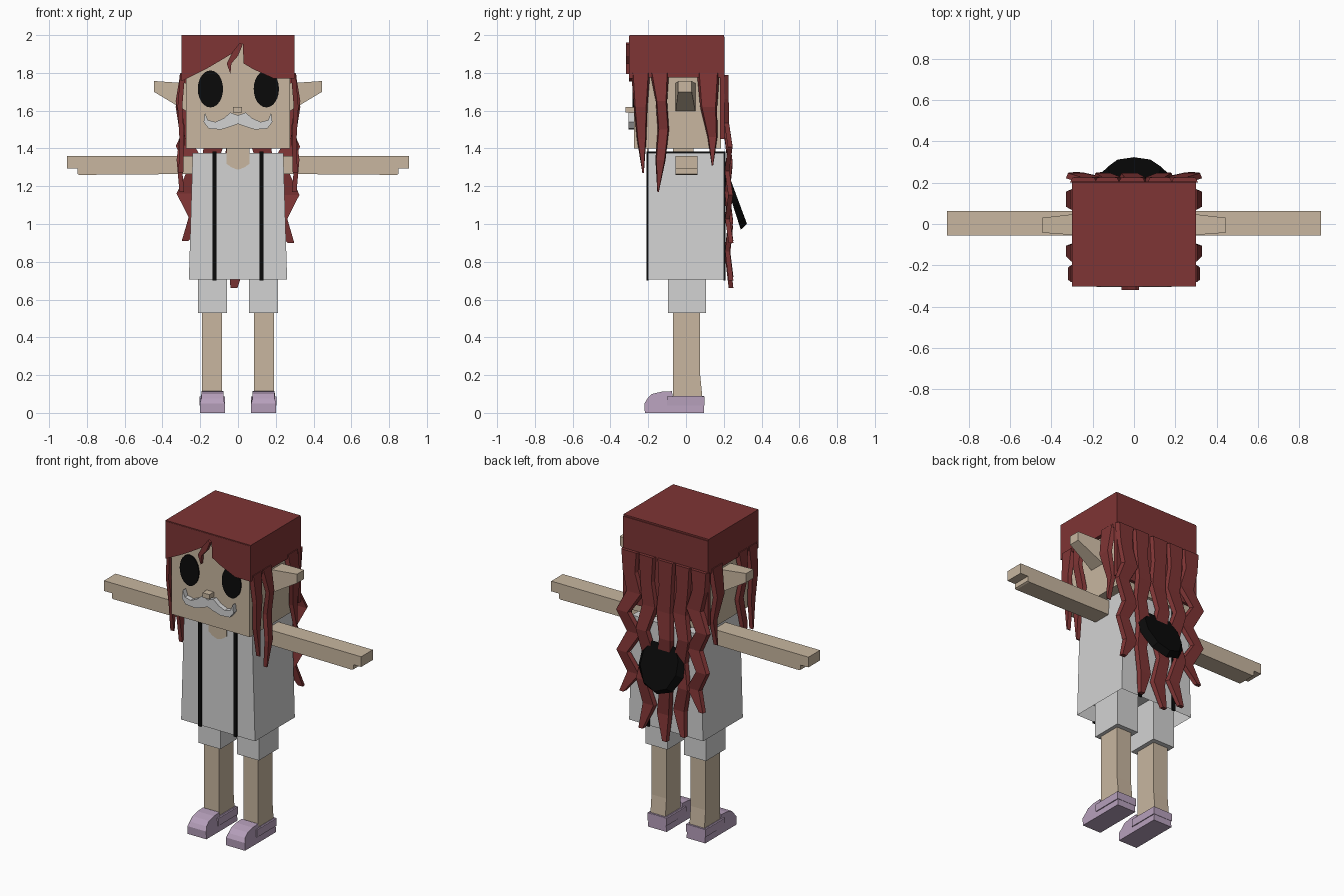
import bpy, bmesh, math
from mathutils import Vector

if "Cube" in bpy.data.objects:
    bpy.data.objects.remove(bpy.data.objects["Cube"], do_unlink=True)


def material(name, r, g, b):
    m = bpy.data.materials.new(name)
    m.use_nodes = True
    m.diffuse_color = (r, g, b, 1)
    bsdf = next(n for n in m.node_tree.nodes if n.type == "BSDF_PRINCIPLED")
    bsdf.inputs["Base Color"].default_value = (r, g, b, 1)
    bsdf.inputs["Roughness"].default_value = 0.9
    return m


SKIN = material("skin", 0.58, 0.47, 0.35)
HAIR = material("red hair", 0.21, 0.035, 0.035)
CLOTH = material("pale grey", 0.65, 0.65, 0.65)
SHOE = material("lilac", 0.47, 0.35, 0.50)
BLACK = material("black", 0.003, 0.003, 0.003)


def finish(name, bm, mat):
    bmesh.ops.recalc_face_normals(bm, faces=bm.faces)
    me = bpy.data.meshes.new(name)
    bm.to_mesh(me)
    bm.free()
    me.materials.append(mat)
    ob = bpy.data.objects.new(name, me)
    bpy.context.collection.objects.link(ob)
    return ob


def loft(name, rings, mat):
    """Skin a list of equal-length vertex rings and cap both ends."""
    bm = bmesh.new()
    vs = [[bm.verts.new(p) for p in ring] for ring in rings]
    n = len(vs[0])
    for a, b in zip(vs, vs[1:]):
        for i in range(n):
            j = (i + 1) % n
            bm.faces.new((a[i], a[j], b[j], b[i]))
    bm.faces.new(vs[0])
    bm.faces.new(vs[-1])
    return finish(name, bm, mat)


def prism(name, pts, axis, lo, hi, mat):
    """Extrude an outline: axis 'y' takes (x, z) points, 'x' takes (y, z)."""
    place = {"x": lambda p, d: (d, p[0], p[1]),
             "y": lambda p, d: (p[0], d, p[1])}[axis]
    return loft(name, [[place(p, d) for p in pts] for d in (lo, hi)], mat)


def box(name, x, y, z, mat):
    return prism(name, [(x[0], z[0]), (x[1], z[0]), (x[1], z[1]), (x[0], z[1])],
                 "y", y[0], y[1], mat)


def strand(name, path, place, thick=0.025):
    """Flat lock of hair; path holds (along, z, half width, outward)."""
    rings = []
    for u, z, w, o in path:
        rings.append([place(u - w, o, z), place(u + w, o, z),
                      place(u + w * 0.8, o + thick, z), place(u - w * 0.8, o + thick, z)])
    return loft(name, rings, HAIR)


# Head and face
box("head", (-0.275, 0.275), (-0.275, 0.185), (1.40, 1.97), SKIN)
box("neck", (-0.06, 0.06), (-0.07, 0.04), (1.33, 1.42), SKIN)
box("nose", (-0.027, 0.022), (-0.32, -0.27), (1.59, 1.62), SKIN)
for side, x in (("right", -0.146), ("left", 0.15)):
    oval = [(x + 0.067 * math.cos(t * math.tau / 24), 1.715 + 0.098 * math.sin(t * math.tau / 24))
            for t in range(24)]
    prism(side + "_eye", oval, "y", -0.282, -0.274, BLACK)
half = [(0.04, 1.59), (0.075, 1.56), (0.12, 1.54), (0.16, 1.55), (0.175, 1.59),
        (0.182, 1.54), (0.155, 1.505), (0.09, 1.50), (0.04, 1.515)]
prism("moustache", [(0, 1.575)] + half + [(0, 1.53)] + [(-x, z) for x, z in reversed(half)],
      "y", -0.305, -0.27, CLOTH)

# Hair cap, open at the front below the fringe
box("hair_top", (-0.30, 0.30), (-0.30, 0.20), (1.955, 2.0), HAIR)
box("hair_back", (-0.30, 0.30), (0.18, 0.205), (1.45, 1.99), HAIR)
prism("fringe", [(-0.30, 1.995), (-0.30, 1.755), (-0.26, 1.775), (-0.17, 1.82), (-0.085, 1.87),
                 (-0.06, 1.885), (-0.02, 1.91), (0.025, 1.955), (0.03, 1.85), (0.08, 1.82),
                 (0.19, 1.77), (0.30, 1.77), (0.30, 1.995)], "y", -0.302, -0.276, HAIR)
prism("fringe_lock", [(0.01, 1.96), (-0.03, 1.91), (-0.06, 1.85), (-0.04, 1.795),
                      (-0.035, 1.85), (0.0, 1.89), (0.025, 1.95)], "y", -0.318, -0.295, HAIR)

# Sides: cap wall, hanging locks, ears, arms, legs
side_locks = [
    [(-0.24, 1.80, 0.05, 0.28), (-0.24, 1.62, 0.036, 0.295), (-0.235, 1.45, 0.025, 0.285),
     (-0.227, 1.27, 0.004, 0.29)],
    [(-0.14, 1.80, 0.05, 0.28), (-0.13, 1.65, 0.03, 0.305), (-0.12, 1.50, 0.03, 0.28),
     (-0.135, 1.34, 0.027, 0.30), (-0.148, 1.17, 0.004, 0.285)],
    [(0.118, 1.80, 0.06, 0.28), (0.12, 1.62, 0.045, 0.305), (0.14, 1.46, 0.026, 0.28),
     (0.14, 1.31, 0.004, 0.295)]]

for side, s in (("right", -1), ("left", 1)):
    def span(a, b):
        return tuple(sorted((s * a, s * b)))

    box(side + "_hair_wall", span(0.274, 0.30), (-0.30, 0.20), (1.775, 1.99), HAIR)
    for i, path in enumerate(side_locks):
        strand(f"{side}_side_lock_{i + 1}", path, lambda u, o, z: (s * o, u, z))

    loft(side + "_ear", [
        [(s * 0.27, -0.055, 1.595), (s * 0.27, 0.05, 1.595), (s * 0.27, 0.05, 1.745), (s * 0.27, -0.055, 1.745)],
        [(s * 0.445, -0.042, 1.70), (s * 0.445, 0.03, 1.70), (s * 0.445, 0.03, 1.757), (s * 0.445, -0.042, 1.757)]],
        SKIN)

    arm = [(0.22, 1.265), (0.84, 1.26), (0.85, 1.265), (0.85, 1.295), (0.905, 1.295),
           (0.905, 1.36), (0.22, 1.36)]
    prism(side + "_arm", [(s * x, z) for x, z in arm], "y", -0.055, 0.062, SKIN)

    leg = [(-0.068, 0.07), (0.088, 0.07), (0.075, 0.20), (0.075, 0.60), (-0.068, 0.60)]
    prism(side + "_leg", leg, "x", s * 0.085, s * 0.19, SKIN)
    box(side + "_shorts_leg", span(0.058, 0.213), (-0.095, 0.105), (0.53, 0.88), CLOTH)

    # Shoe: rounded toe, low heel, sides narrowing towards the top
    sole = [(-0.218, 0.0), (0.095, 0.0), (0.095, 0.09), (-0.07, 0.09), (-0.075, 0.115), (-0.13, 0.112),
            (-0.18, 0.10), (-0.205, 0.075), (-0.22, 0.05)]
    rings = []
    for e in (-1, 1):
        rings.append([(s * 0.136 + e * (0.066 if z < 0.06 else 0.058), y, z) for y, z in sole])
    loft(side + "_shoe", rings, SHOE)
    box(side + "_shoe_rim", span(0.068, 0.204), (-0.10, 0.097), (0.04, 0.088), SHOE)

# Long back hair, drawn as tapering wavy locks
back_locks = [(-0.245, 0.065, 0.91, 0.035), (-0.13, 0.06, 0.72, 0.02), (-0.01, 0.065, 0.66, 0.012),
              (0.125, 0.06, 0.70, -0.02), (0.245, 0.065, 0.90, -0.035)]
for i, (x, w, tip, sway) in enumerate(back_locks):
    path = []
    steps = 7
    for k in range(steps + 1):
        t = k / steps
        bend = sway * (0 if k < 2 else (-1) ** k)
        width = w * (1 - 0.25 * t) * (0.85 if k % 2 else 1)
        path.append((x + bend, 1.79 - t * (1.79 - tip), width if k < steps else 0.018,
                     0.20 + (0.018 if k % 2 and k > 2 else 0.0) + 0.008 * t))
    strand(f"back_lock_{i + 1}", path, lambda u, o, z: (u, o, z))

# Tunic, hollow underneath
bm = bmesh.new()
bmesh.ops.create_cube(bm, size=1)
for v in bm.verts:
    top = v.co.z > 0
    v.co = Vector((math.copysign(0.24 if top else 0.26, v.co.x),
                   math.copysign(0.20, v.co.y), 1.375 if top else 0.705))
bm.normal_update()
hem = [f for f in bm.faces if f.normal.z < -0.9]
bmesh.ops.inset_region(bm, faces=hem, thickness=0.02)
bmesh.ops.translate(bm, verts=hem[0].verts[:], vec=(0, 0, 0.10))
finish("tunic", bm, CLOTH)
prism("neckline", [(-0.062, 1.40), (-0.062, 1.32), (-0.035, 1.30), (0.0, 1.287), (0.035, 1.30),
                   (0.062, 1.32), (0.062, 1.40)], "y", -0.206, -0.198, SKIN)

# Braces running up the front, over the shoulders and down the back
brace = [(-0.208, 0.70), (-0.208, 1.383), (0.208, 1.383), (0.208, 0.70),
         (0.199, 0.70), (0.199, 1.373), (-0.199, 1.373), (-0.199, 0.70)]
for side, x in (("right", -0.125), ("left", 0.125)):
    prism(side + "_brace", brace, "x", x - 0.011, x + 0.011, BLACK)

# Shield-shaped pouch leaning out from the back
outline = [(-0.10, 0.0), (-0.15, 0.25), (-0.155, 0.55), (-0.10, 0.88), (0.0, 1.0),
           (0.10, 0.88), (0.16, 0.55), (0.155, 0.25), (0.10, 0.0)]
outer = [(x * 0.8, 0.225 + 0.098 * t, 1.265 - 0.265 * t) for x, t in outline]
inner = [(x, 0.20 + 0.09 * t, 1.25 - 0.28 * t) for x, t in outline]
loft("back_pouch", [inner, outer], BLACK)
